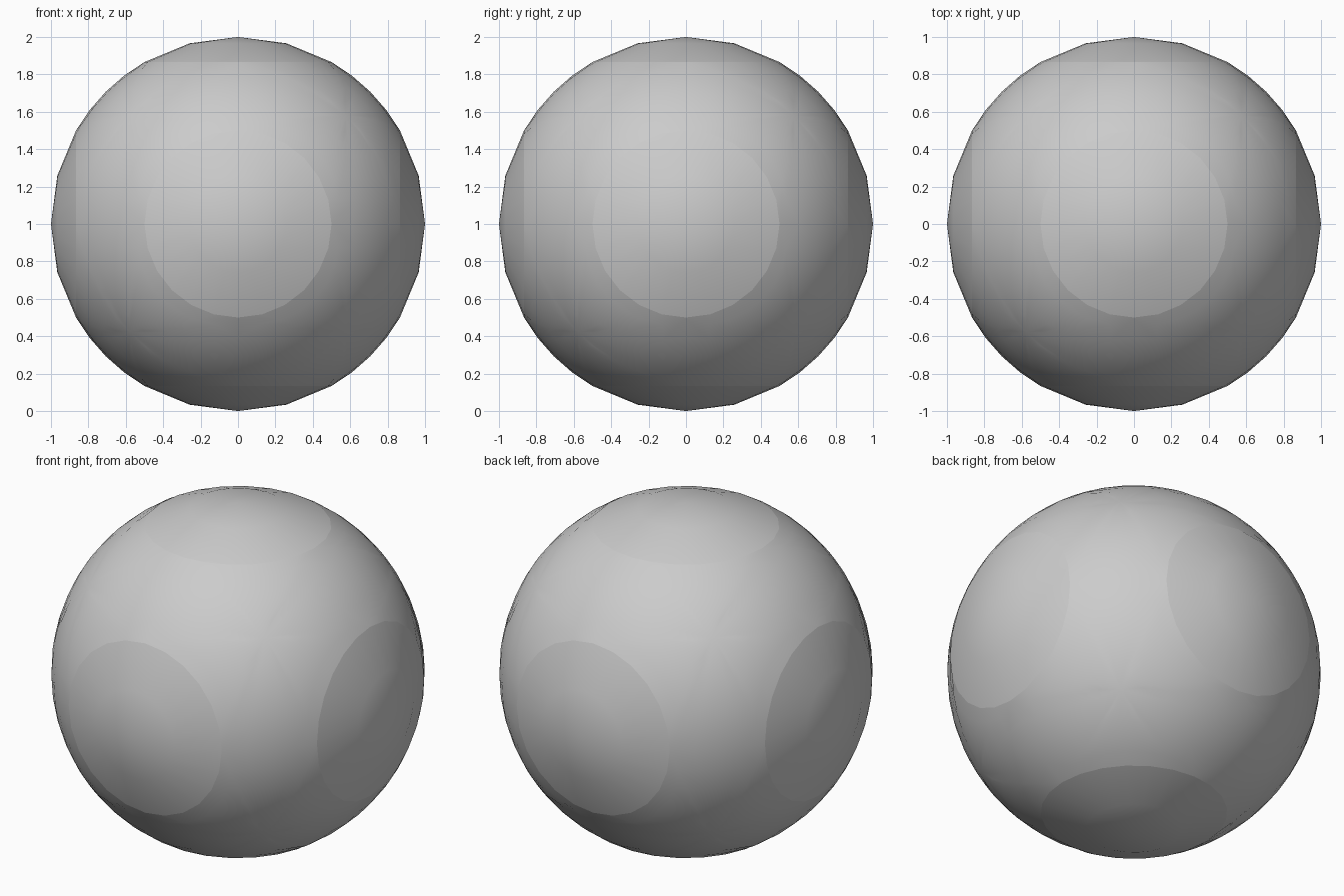
import bpy, bmesh
from math import sin, cos, radians, pi
from mathutils import Vector, Euler

if "Cube" in bpy.data.objects:
    bpy.data.objects.remove(bpy.data.objects["Cube"])

CENTRE = Vector((0, 0, 1))
X, Y, Z = Vector((1, 0, 0)), Vector((0, 1, 0)), Vector((0, 0, 1))
RINGS = 5


def finish(bm, name):
    bm.normal_update()
    for f in bm.faces:
        if f.normal.dot(f.calc_center_median()) < 0:
            f.normal_flip()
        f.smooth = True
    mesh = bpy.data.meshes.new(name)
    bm.to_mesh(mesh)
    bm.free()
    return mesh


def add(name, mesh, rotation=(0, 0, 0)):
    ob = bpy.data.objects.new(name, mesh)
    ob.location = CENTRE
    ob.rotation_euler = Euler(rotation)
    bpy.context.collection.objects.link(ob)


# Outline of one eighth of the shell: three cap rims joined by three short arcs
outline = []
for axis, a, b in ((Z, X, Y), (Y, Z, X), (X, Y, Z)):
    for i in range(7):
        t = radians(15 * i)
        outline.append(axis * cos(pi / 6) + (a * cos(t) + b * sin(t)) * 0.5)
    for deg in (37.5, 45, 52.5):
        t = radians(deg)
        outline.append(axis * cos(t) + b * sin(t))

# Shell: each eighth is filled in rings toward its middle, then mirrored round
bm = bmesh.new()
middle = Vector((1, 1, 1)).normalized()
for sx in (1, -1):
    for sy in (1, -1):
        for sz in (1, -1):
            sign = Vector((sx, sy, sz))
            loops = [[bm.verts.new(p.slerp(middle, r / RINGS) * sign) for p in outline]
                     for r in range(RINGS)]
            tip = bm.verts.new(middle * sign)
            n = len(outline)
            for j in range(n):
                k = (j + 1) % n
                for lo, hi in zip(loops, loops[1:]):
                    bm.faces.new((lo[j], lo[k], hi[k], hi[j]))
                bm.faces.new((loops[-1][j], loops[-1][k], tip))
bmesh.ops.remove_doubles(bm, verts=bm.verts, dist=1e-4)
add("shell", finish(bm, "shell"))

# Caps: the same coarse round cap closes the shell on all six sides
bm = bmesh.new()
bmesh.ops.create_uvsphere(bm, u_segments=24, v_segments=12, radius=1)
bmesh.ops.delete(bm, geom=[v for v in bm.verts if v.co.z < 0.86], context='VERTS')
cap = finish(bm, "cap")
for name, rot in (("top", (0, 0, 0)), ("bottom", (pi, 0, 0)),
                  ("front", (pi / 2, 0, 0)), ("back", (-pi / 2, 0, 0)),
                  ("right", (0, pi / 2, 0)), ("left", (0, -pi / 2, 0))):
    add(name + "_cap", cap, rot)
